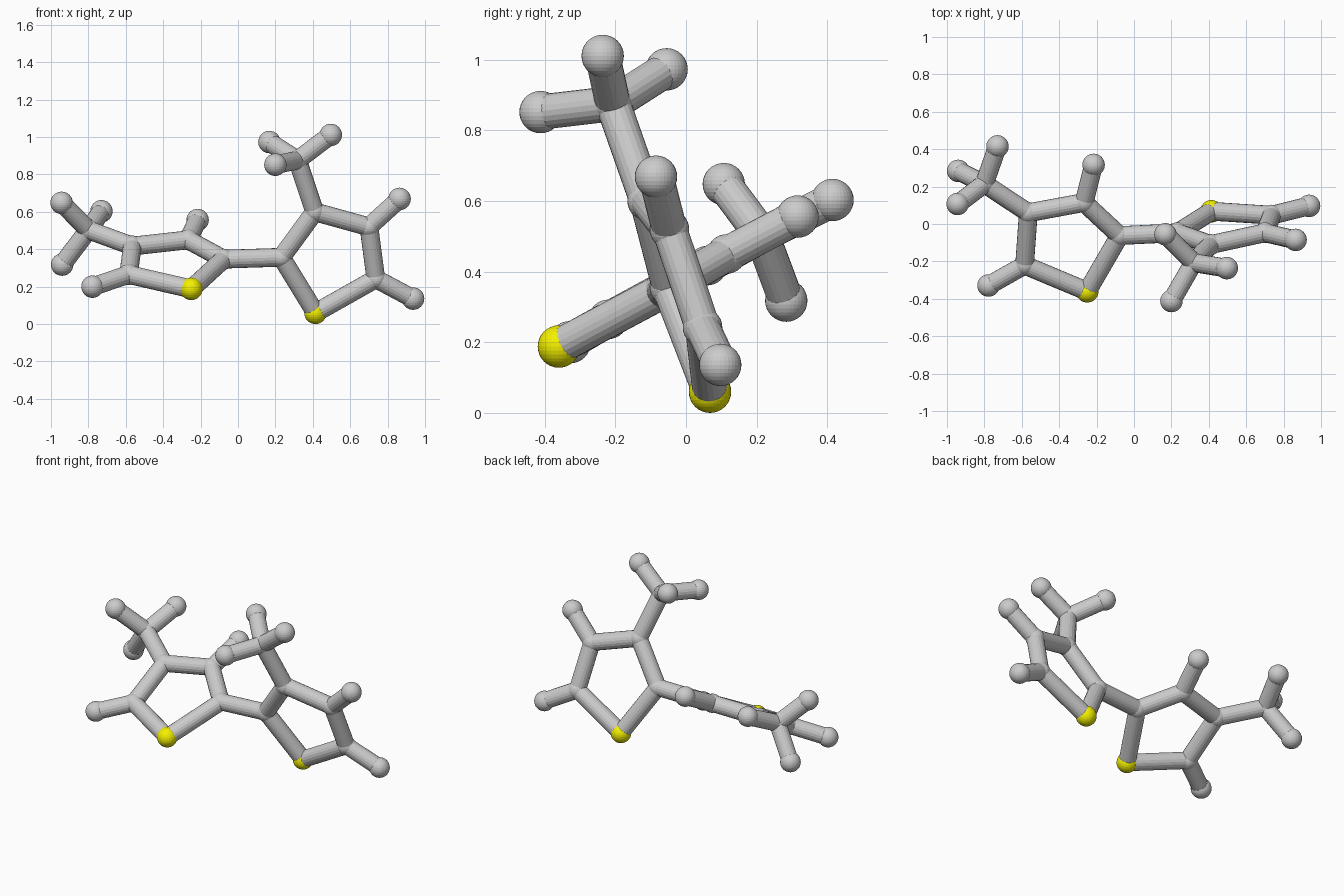
import bpy
from mathutils import Vector

if "Cube" in bpy.data.objects:
    bpy.data.objects.remove(bpy.data.objects["Cube"])

ATOM_R, CARBON_R, BOND_R = 0.06, 0.056, 0.05

yellow = bpy.data.materials.new("sulfur_yellow")
yellow.diffuse_color = (0.9, 0.88, 0.0, 1)
yellow.use_nodes = True
yellow.node_tree.nodes["Principled BSDF"].inputs["Base Color"].default_value = yellow.diffuse_color

# Atom centres: two five-sided rings, each with a methyl branch
atoms = {
    "left_sulfur": (-0.25, -0.36, 0.188),
    "left_ring_link": (-0.077, -0.062, 0.347),
    "left_ring_inner": (-0.267, 0.115, 0.45),
    "left_ring_branch": (-0.565, 0.06, 0.417),
    "left_ring_outer": (-0.585, -0.22, 0.265),
    "left_methyl": (-0.80, 0.215, 0.503),
    "left_hydrogen_inner": (-0.216, 0.316, 0.556),
    "left_hydrogen_outer": (-0.778, -0.329, 0.20),
    "left_methyl_hydrogen_a": (-0.943, 0.107, 0.648),
    "left_methyl_hydrogen_b": (-0.73, 0.415, 0.603),
    "left_methyl_hydrogen_c": (-0.94, 0.284, 0.318),
    "right_sulfur": (0.414, 0.068, 0.06),
    "right_ring_link": (0.232, -0.047, 0.357),
    "right_ring_branch": (0.41, -0.11, 0.60),
    "right_ring_inner": (0.70, -0.047, 0.52),
    "right_ring_outer": (0.737, 0.047, 0.242),
    "right_methyl": (0.318, -0.207, 0.876),
    "right_hydrogen_inner": (0.864, -0.085, 0.669),
    "right_hydrogen_outer": (0.936, 0.097, 0.136),
    "right_methyl_hydrogen_a": (0.168, -0.055, 0.973),
    "right_methyl_hydrogen_b": (0.496, -0.236, 1.011),
    "right_methyl_hydrogen_c": (0.20, -0.412, 0.852),
}


def add_atom(name, pos):
    carbon = "hydrogen" not in name and "sulfur" not in name
    bpy.ops.mesh.primitive_uv_sphere_add(segments=32, ring_count=16, location=pos,
                                         radius=CARBON_R if carbon else ATOM_R)
    ob = bpy.context.object
    ob.name = name + ("_carbon" if carbon else "")
    if "sulfur" in name:
        ob.data.materials.append(yellow)


def add_bond(a, b):
    p, q = Vector(atoms[a]), Vector(atoms[b])
    d = q - p
    bpy.ops.mesh.primitive_cylinder_add(vertices=20, radius=BOND_R, depth=d.length,
                                        location=(p + q) / 2)
    ob = bpy.context.object
    ob.rotation_euler = d.to_track_quat('Z', 'Y').to_euler()
    ob.name = f"bond_{a}_to_{b}"


for name, pos in atoms.items():
    add_atom(name, pos)

# Ring bonds, in order round each ring
rings = {"left": ("sulfur", "ring_link", "ring_inner", "ring_branch", "ring_outer"),
         "right": ("sulfur", "ring_link", "ring_branch", "ring_inner", "ring_outer")}
for side, ring in rings.items():
    for i, part in enumerate(ring):
        add_bond(f"{side}_{part}", f"{side}_{ring[(i + 1) % 5]}")
    # Side branches
    add_bond(f"{side}_ring_branch", f"{side}_methyl")
    for k in ("inner", "outer"):
        add_bond(f"{side}_ring_{k}", f"{side}_hydrogen_{k}")
    for k in "abc":
        add_bond(f"{side}_methyl", f"{side}_methyl_hydrogen_{k}")

# Bond joining the two rings
add_bond("left_ring_link", "right_ring_link")
